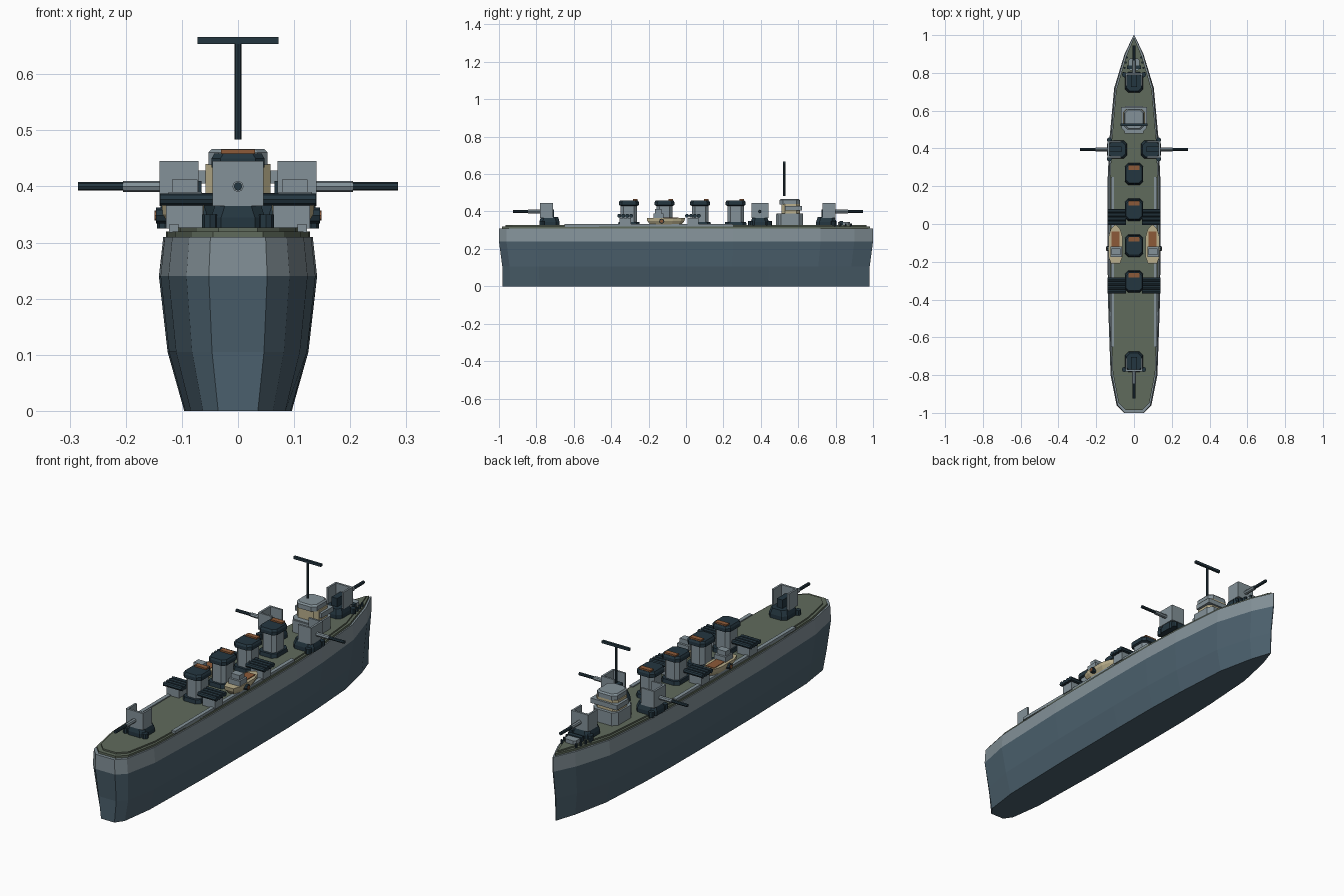
import bpy, bmesh
from math import pi, cos, sin
from mathutils import Matrix, Vector

if "Cube" in bpy.data.objects:
    bpy.data.objects.remove(bpy.data.objects["Cube"])


def material(name, rgb):
    lin = [((c / 255 + 0.055) / 1.055) ** 2.4 for c in rgb] + [1]
    m = bpy.data.materials.new(name)
    m.use_nodes = True
    m.diffuse_color = lin
    m.node_tree.nodes["Principled BSDF"].inputs["Base Color"].default_value = lin
    return m


SLATE = material("slate blue", (76, 97, 110))
GREY = material("light grey", (131, 145, 152))
DECK = material("deck green", (96, 107, 92))
DARK = material("dark steel", (36, 54, 64))
BEIGE = material("beige", (186, 175, 140))
BROWN = material("rust brown", (140, 90, 56))


def finish(name, bm, mats, at=(0, 0, 0), turn=0):
    bmesh.ops.recalc_face_normals(bm, faces=bm.faces)
    mesh = bpy.data.meshes.new(name)
    bm.to_mesh(mesh)
    bm.free()
    for m in mats:
        mesh.materials.append(m)
    ob = bpy.data.objects.new(name, mesh)
    ob.matrix_world = Matrix.Translation(at) @ Matrix.Rotation(turn, 4, "Z")
    bpy.context.collection.objects.link(ob)
    return ob


def loft(name, rings, mats, at=(0, 0, 0), turn=0, rule=None):
    """Skin a stack of equal-length point rings and cap both ends."""
    bm = bmesh.new()
    rows = [[bm.verts.new(p) for p in ring] for ring in rings]
    n = len(rows[0])
    for k in range(len(rows) - 1):
        for i in range(n):
            j = (i + 1) % n
            f = bm.faces.new((rows[k][i], rows[k][j], rows[k + 1][j], rows[k + 1][i]))
            f.material_index = rule(k) if rule else 0
    bm.faces.new(rows[0][::-1])
    bm.faces.new(rows[-1]).material_index = rule(len(rows) - 2) if rule else 0
    return finish(name, bm, mats, at, turn)


def box(name, mat, x, y, z, at=(0, 0, 0), turn=0):
    """Box given by its (low, high) extents."""
    rings = [[(x[0], y[0], h), (x[1], y[0], h), (x[1], y[1], h), (x[0], y[1], h)] for h in z]
    return loft(name, rings, [mat], at, turn)


def chamfered(name, mats, hx, hy, cut, levels, at, rule=None, turn=0):
    """Rectangle with cut corners; levels are (z, growth) pairs."""
    rings = []
    for z, g in levels:
        a, b = hx + g, hy + g
        rings.append([(a, cut - b, z), (a, b - cut, z), (a - cut, b, z), (cut - a, b, z),
                      (-a, b - cut, z), (-a, cut - b, z), (cut - a, -b, z), (a - cut, -b, z)])
    return loft(name, rings, mats, at, turn, rule)


def rod(name, mat, start, end, r, at=(0, 0, 0), turn=0, sides=8):
    s, e = Vector(start), Vector(end)
    spin = Vector((0, 0, 1)).rotation_difference(e - s)
    ring = [spin @ Vector((r * cos(2 * pi * i / sides), r * sin(2 * pi * i / sides), 0))
            for i in range(sides)]
    return loft(name, [[p + s for p in ring], [p + e for p in ring]], [mat], at, turn)


# Hull outline: (y, half width) from stern to bow
OUTLINE = [(-1, .052), (-.96, .092), (-.8, .124), (-.4, .138), (0, .141),
           (.25, .139), (.45, .13), (.72, .105), (.9, .05), (1, .002)]


def outline(z, sx, sy, inset=0):
    side = [(max(w * sx - inset, .001), y * sy) for y, w in OUTLINE]
    return [(x, y, z) for x, y in side] + [(-x, y, z) for x, y in side[::-1]]


loft("hull", [outline(0, .68, .98), outline(.105, .89, .982), outline(.24, 1, 1),
              outline(.31, .945, 1)], [SLATE, GREY], rule=lambda k: int(k == 2))
loft("deck_edge", [outline(.308, .945, .985, .005), outline(.32, .945, .985, .005)], [DECK])
loft("main_deck", [outline(.318, .945, .965, .014), outline(.327, .945, .965, .014)], [DECK])

# Long side walkways
for s, side in ((1, "left"), (-1, "right")):
    x = sorted((s * .105, s * .123))
    box(side + "_walkway", GREY, x, (-.65, .25), (.318, .332))


def gun(name, x, y, turn):
    """Open-backed shield on a dark pedestal, barrel along local +y."""
    at = (x, y, 0)
    chamfered(name + "_base", [DARK], .044, .05, .018, [(.325, .004), (.345, .004), (.37, -.004)],
              at, turn=turn)
    for s in (-1, 1):
        rod(name + "_roller", DARK, (s * .05, .04, .325), (s * .05, .04, .35), .014, at, turn)
        box(name + "_shield_side", GREY, sorted((s * .036, s * .045)), (-.02, .05),
            (.365, .445), at, turn)
    box(name + "_shield_front", GREY, (-.045, .045), (.04, .05), (.365, .445), at, turn)
    box(name + "_breech", DARK, (-.015, .015), (-.025, .04), (.365, .41), at, turn)
    rod(name + "_sleeve", GREY, (0, .045, .4), (0, .115, .4), .01, at, turn)
    rod(name + "_barrel", DARK, (0, .11, .4), (0, .195, .4), .0075, at, turn)


gun("stern_gun", 0, -.73, pi)
gun("bow_gun", 0, .75, 0)
gun("left_gun", .09, .395, -pi / 2)
gun("right_gun", -.09, .395, pi / 2)

# Funnels with dark collars and a rust vent
for i in range(4):
    y = .265 - .19 * i
    chamfered(f"funnel_{i + 1}_base", [DARK], .046, .056, .018, [(.325, .003), (.345, 0)], (0, y, 0))
    chamfered(f"funnel_{i + 1}", [GREY, DARK], .038, .044, .016,
              [(.34, 0), (.43, 0), (.434, .009), (.45, .009), (.459, .004)],
              (0, y, 0), rule=lambda k: int(k > 0))
    box(f"funnel_{i + 1}_vent", BROWN, (-.03, .03), (.022, .046), (.455, .466), (0, y, 0))

# Bridge tiers, roof and mast
chamfered("bridge_base", [GREY], .066, .07, .022, [(.325, 0), (.388, 0)], (0, .555, 0))
chamfered("bridge_cabin", [BEIGE], .058, .05, .018, [(.388, 0), (.44, 0)], (0, .56, 0))
chamfered("bridge_roof", [GREY], .053, .055, .018, [(.438, 0), (.46, 0), (.467, -.006)], (0, .555, 0))
box("bridge_wings", GREY, (-.07, .07), (.53, .62), (.405, .428))
box("bridge_rear_step", GREY, (-.05, .05), (.48, .51), (.325, .385))
rod("mast", DARK, (0, .525, .484), (0, .525, .665), .006)
box("mast_crossbar", DARK, (-.072, .072), (.519, .531), (.654, .666))

for s, side in ((1, "left"), (-1, "right")):
    # Torpedo mounts: a grey stand and four tubes across the deck
    for label, y in (("fore", .037), ("aft", -.325)):
        name = f"{side}_{label}_torpedo"
        box(name + "_stand", GREY, sorted((s * .062, s * .128)), (y - .03, y + .03), (.325, .366))
        for k in range(4):
            ty = y + (k - 1.5) * .021
            rod(name + "_tube", DARK, (s * .042, ty, .377), (s * .139, ty, .377), .0108)

    # Ship's boat with a wooden floor and a cabin
    at = (s * .098, -.11, 0)
    shape = [(.024, -.1), (.038, -.06), (.038, .04), (.024, .085), (.004, .105)]
    rings = []
    for z, g in ((.328, .6), (.35, .95), (.366, 1)):
        half = [(x * g, y * (g + 1) / 2, z) for x, y in shape]
        rings.append(half + [(-x, y, z) for x, y, z in half[::-1]])
    loft(side + "_boat", rings, [BEIGE], at)
    box(side + "_boat_floor", BROWN, (-.022, .022), (-.02, .07), (.362, .369), at)
    box(side + "_boat_cabin", GREY, (-.026, .034), (-.065, -.01), (.36, .39), at)
    box(side + "_boat_cabin_top", GREY, (-.02, .026), (-.055, -.02), (.388, .412), at)
    rod(side + "_boat_float", DARK, (s * .03, -.02, .348), (s * .048, -.02, .348), .014, at)
    rod(side + "_boat_float_hub", BROWN, (s * .047, -.02, .348), (s * .051, -.02, .348), .009, at)

    # Bow bollards
    for k in range(4):
        y = .8 + k * .027
        x = s * (.056 - k * .006)
        rod(side + "_bollard", DARK, (x, y, .315), (x, y, .337), .006, sides=6)

# Bow hatch and windlass
chamfered("bow_hatch", [GREY], .03, .032, .01, [(.32, 0), (.345, 0)], (0, .845, 0))
box("windlass", DARK, (-.036, .036), (.82, .84), (.325, .35))
